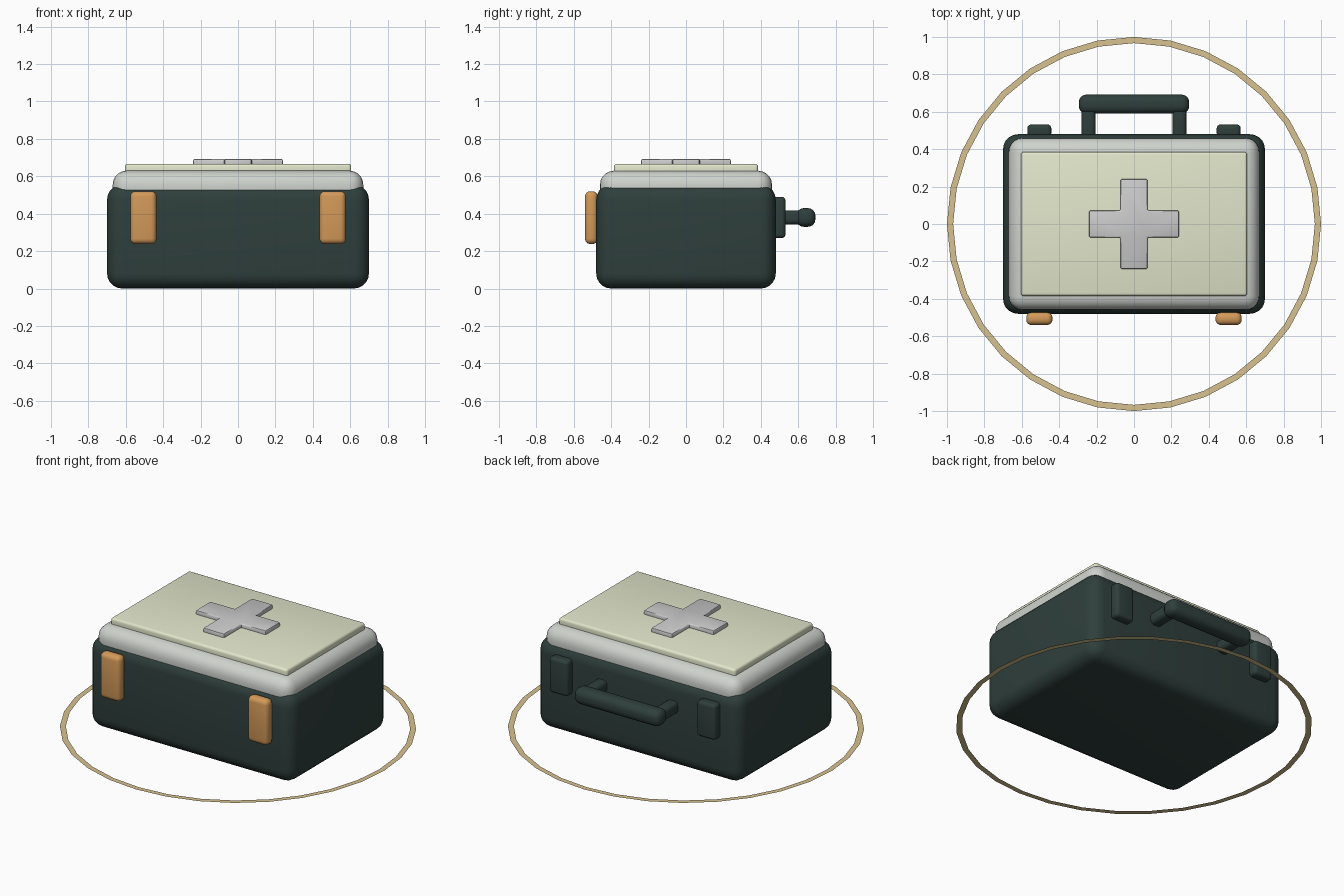
import bpy, bmesh, math
from mathutils import Matrix

if "Cube" in bpy.data.objects:
    bpy.data.objects.remove(bpy.data.objects["Cube"])


def material(name, rgb):
    m = bpy.data.materials.new(name)
    m.diffuse_color = (*rgb, 1)
    m.use_nodes = True
    m.node_tree.nodes["Principled BSDF"].inputs["Base Color"].default_value = m.diffuse_color
    return m


GREEN = material("dark_green", (0.028, 0.05, 0.045))
LIGHT = material("light_grey", (0.62, 0.65, 0.61))
CREAM = material("pale_cream", (0.77, 0.80, 0.60))
ORANGE = material("orange", (0.65, 0.32, 0.10))
SAND = material("sand", (0.68, 0.54, 0.28))


def finish(name, bm, mat=None, bevel=0, segments=4):
    bmesh.ops.recalc_face_normals(bm, faces=bm.faces)
    mesh = bpy.data.meshes.new(name)
    bm.to_mesh(mesh)
    bm.free()
    obj = bpy.data.objects.new(name, mesh)
    bpy.context.collection.objects.link(obj)
    if mat:
        mesh.materials.append(mat)
    bpy.ops.object.select_all(action='DESELECT')
    obj.select_set(True)
    bpy.context.view_layer.objects.active = obj
    if bevel:
        mod = obj.modifiers.new("bevel", 'BEVEL')
        mod.width = bevel
        mod.segments = segments
        mod.limit_method = 'ANGLE'
        bpy.ops.object.modifier_apply(modifier=mod.name)
        bpy.ops.object.shade_smooth_by_angle(angle=math.radians(35))
    return obj


def rounded_box(name, x, y, z, mat, bevel, segments=4):
    """Box from (min, max) ranges along each axis, with rounded edges."""
    bm = bmesh.new()
    bmesh.ops.create_cube(bm, size=1)
    size = [r[1] - r[0] for r in (x, y, z)]
    centre = [(r[0] + r[1]) / 2 for r in (x, y, z)]
    bm.transform(Matrix.Translation(centre) @ Matrix.Diagonal((*size, 1)))
    return finish(name, bm, mat, bevel, segments)


# Case body, lid and the raised panel on the lid
rounded_box("case_body", (-0.70, 0.70), (-0.48, 0.48), (0, 0.555), GREEN, 0.08, 5)
rounded_box("lid", (-0.67, 0.67), (-0.46, 0.46), (0.45, 0.63), LIGHT, 0.075, 5)
rounded_box("lid_panel", (-0.605, 0.605), (-0.385, 0.385), (0.60, 0.667), CREAM, 0.015, 3)

# Cross emblem: plus-shaped outline, extruded
L, W = 0.24, 0.072
quarter = [(L, -W), (L, W), (W, W)]
bm = bmesh.new()
verts = []
for k in range(4):
    c, s = round(math.cos(k * math.pi / 2)), round(math.sin(k * math.pi / 2))
    verts += [bm.verts.new((c * x - s * y, s * x + c * y, 0.65)) for x, y in quarter]
face = bm.faces.new(verts)
ext = bmesh.ops.extrude_face_region(bm, geom=[face])
top = [v for v in ext["geom"] if isinstance(v, bmesh.types.BMVert)]
bmesh.ops.translate(bm, verts=top, vec=(0, 0, 0.042))
finish("cross", bm, None, 0.008, 2)

# Mirrored pairs: front latches, back hinges, handle posts
for side, s in (("left", -1), ("right", 1)):
    def span(centre, half):
        return (s * centre - half, s * centre + half)
    rounded_box(f"latch_{side}", span(0.506, 0.07), (-0.54, -0.472), (0.238, 0.52), ORANGE, 0.028)
    rounded_box(f"hinge_{side}", span(0.506, 0.064), (0.465, 0.532), (0.27, 0.49), GREEN, 0.02)
    rounded_box(f"handle_post_{side}", span(0.243, 0.038), (0.45, 0.64), (0.342, 0.418), GREEN, 0.025)

# Handle grip
rounded_box("handle_grip", (-0.295, 0.295), (0.59, 0.692), (0.33, 0.43), GREEN, 0.04)

# Flat ring on the floor
bm = bmesh.new()
N = 32
rings = [[bm.verts.new((r * math.cos(2 * math.pi * i / N), r * math.sin(2 * math.pi * i / N), 0))
          for i in range(N)] for r in (0.967, 1.0)]
for i in range(N):
    j = (i + 1) % N
    bm.faces.new((rings[0][i], rings[1][i], rings[1][j], rings[0][j]))
finish("ground_ring", bm, SAND)
